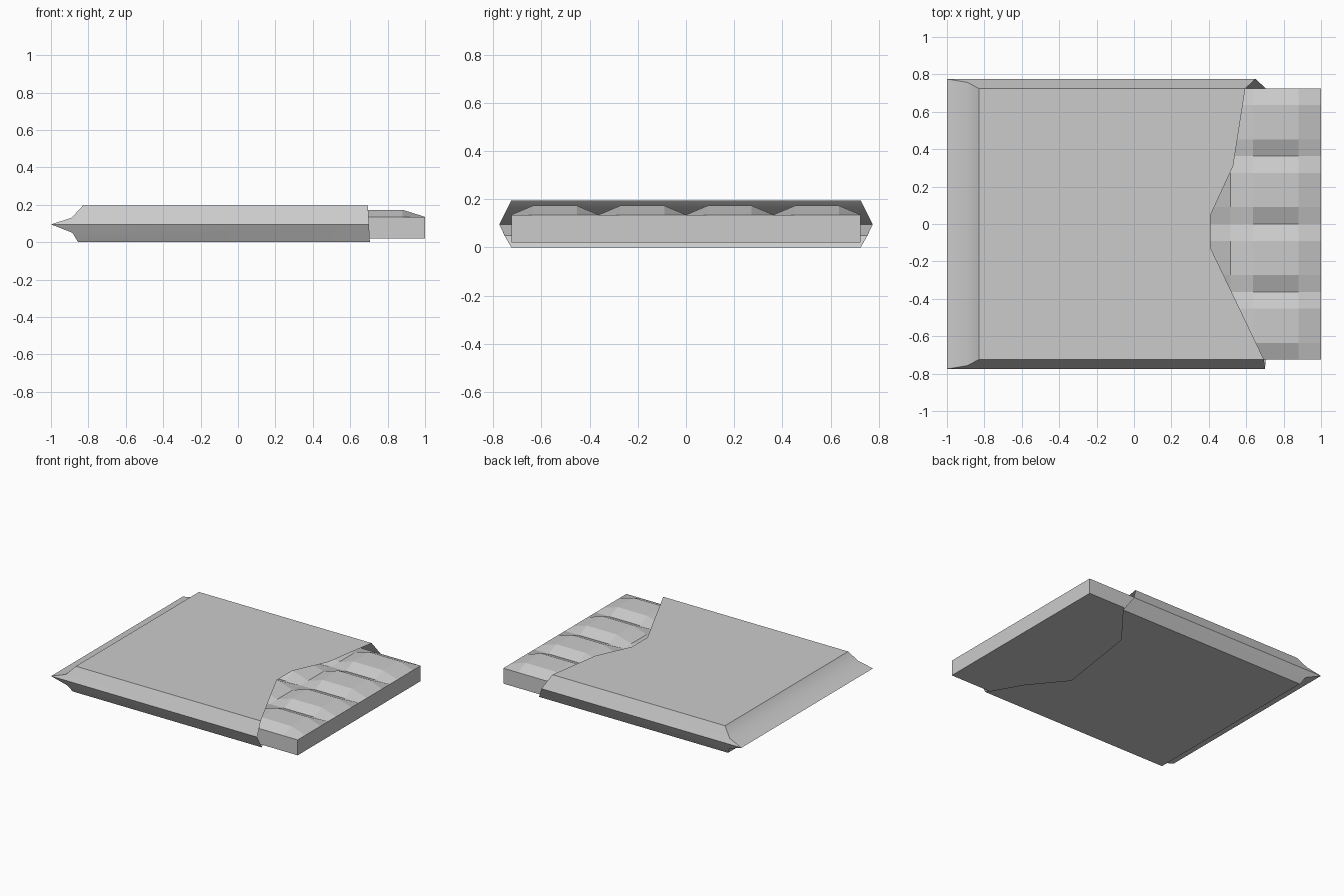
import bpy, bmesh, math

if "Cube" in bpy.data.objects:
    bpy.data.objects.remove(bpy.data.objects["Cube"])


def finish(name, bm, angle):
    bmesh.ops.remove_doubles(bm, verts=bm.verts, dist=0.0005)
    bmesh.ops.recalc_face_normals(bm, faces=bm.faces)
    big = [f for f in bm.faces if len(f.verts) > 4]
    bmesh.ops.triangulate(bm, faces=big)
    mesh = bpy.data.meshes.new(name)
    bm.to_mesh(mesh)
    bm.free()
    ob = bpy.data.objects.new(name, mesh)
    bpy.context.collection.objects.link(ob)
    if angle:
        bpy.ops.object.select_all(action='DESELECT')
        ob.select_set(True)
        bpy.context.view_layer.objects.active = ob
        bpy.ops.object.shade_smooth_by_angle(angle=math.radians(angle))
    return ob


def face(bm, pts):
    return bm.faces.new([bm.verts.new(p) for p in pts])


# Bar: grid of bevelled pieces, each raised in the middle
LOW, HIGH, BASE, HALF = 0.135, 0.173, 0.02, 0.725
pitch = 2 * HALF / 4
ys = []
for i in range(4):
    y0 = -HALF + i * pitch
    ys += [(y0, 0), (y0 + 0.09, 1), (y0 + pitch - 0.09, 1)]
ys.append((HALF, 0))
xs = []
for x0, x1 in ((-0.82, -0.455), (-0.455, 0.03), (0.03, 0.515), (0.515, 1.0)):
    xs += [(x0, 0), (x0 + 0.12, 1), (x1 - 0.12, 1)]
xs.append((1.0, 0))

bm = bmesh.new()
grid = [[bm.verts.new((x, y, HIGH if a and b else LOW)) for y, b in ys] for x, a in xs]
for i in range(len(xs) - 1):
    for j in range(len(ys) - 1):
        bm.faces.new((grid[i][j], grid[i + 1][j], grid[i + 1][j + 1], grid[i][j + 1]))
# Bar walls and underside
rim = [e for e in bm.edges if e.is_boundary]
ext = bmesh.ops.extrude_edge_only(bm, edges=rim)
for v in [g for g in ext['geom'] if isinstance(g, bmesh.types.BMVert)]:
    v.co.z = BASE
bmesh.ops.holes_fill(bm, edges=[e for e in bm.edges if e.is_boundary], sides=0)
finish("bar", bm, 0)

# Wrapper: open thin sleeve, pinched at the left and torn at the right
SIDE, FOLD, TOP = 0.775, 0.095, 0.195
top_tear = [(0.695, -HALF), (0.41, -0.13), (0.41, 0.05), (0.53, 0.31), (0.595, HALF)]
low_tear = [(0.705, -HALF), (0.566, -0.48), (0.36, -0.23), (0.454, 0.406), (0.705, HALF)]
fold_end = {-1: 0.70, 1: 0.65}

bm = bmesh.new()
# (tear outline, height, panel start, middle kink of the pinch)
for tear, z, start, kink in ((top_tear, TOP, -0.83, (-0.89, 0.757, 0.13)),
                             (low_tear, 0.0, -0.855, (-0.885, 0.753, 0.05))):
    # main panel
    face(bm, [(start, HALF, z), (start, -HALF, z)] + [(x, y, z) for x, y in tear])
    # pinched end
    kx, ky, kz = kink
    face(bm, [(start, -HALF, z), (start, HALF, z), (kx, ky, kz), (kx, -ky, kz)])
    face(bm, [(kx, -ky, kz), (kx, ky, kz), (-1, SIDE, FOLD), (-1, -SIDE, FOLD)])
    # slanted sides
    for s, end in ((-1, tear[0][0]), (1, tear[-1][0])):
        face(bm, [(-1, s * SIDE, FOLD), (kx, s * ky, kz), (start, s * HALF, z),
                  (end, s * HALF, z), (fold_end[s], s * SIDE, FOLD)])
finish("wrapper", bm, 35)
